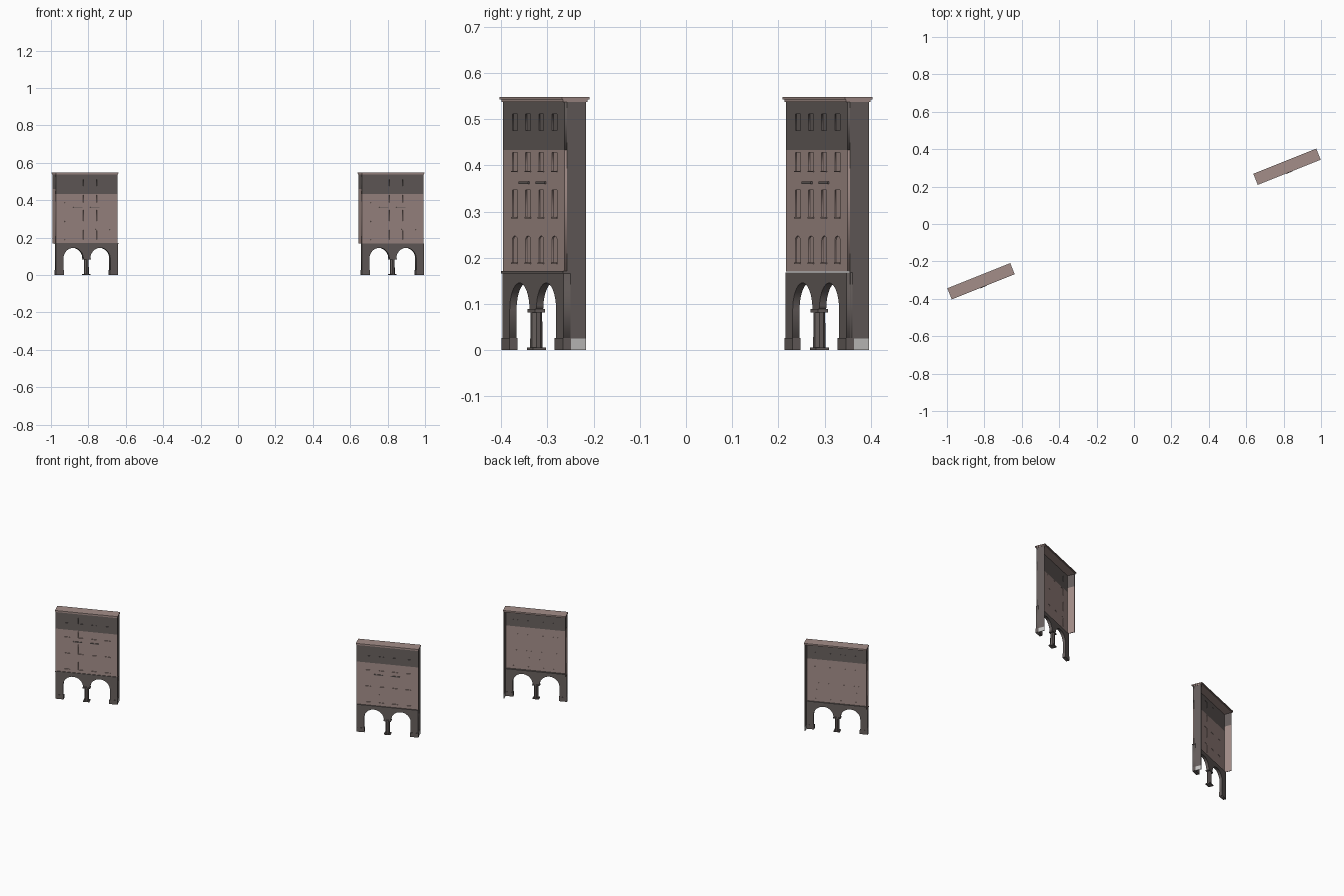
import bpy, bmesh, math
from mathutils import Matrix, Vector

if "Cube" in bpy.data.objects:
    bpy.data.objects.remove(bpy.data.objects["Cube"])

def material(name, r, g, b):
    m = bpy.data.materials.new(name)
    m.diffuse_color = (r, g, b, 1)
    m.use_nodes = True
    m.node_tree.nodes["Principled BSDF"].inputs["Base Color"].default_value = m.diffuse_color
    return m

BROWN = material("brown plaster", 0.37, 0.27, 0.25)
DARK = material("dark stone", 0.135, 0.115, 0.11)
LIGHT = material("light grey plinth", 0.58, 0.57, 0.56)

# The two copies stand parallel, turned about the vertical axis
TURN = Matrix.Rotation(math.radians(21.8), 4, 'Z')
PLACES = [Matrix.Translation((s * 0.818, s * 0.306, 0)) @ TURN for s in (-1, 1)]
L, D = 0.356, 0.05          # facade length, building depth
FRONT = -D / 2

def place(name, mesh, mat, which=(0, 1)):
    mesh.materials.clear()
    mesh.materials.append(mat)
    for i in which:
        ob = bpy.data.objects.new(name, mesh)
        ob.matrix_world = PLACES[i]
        bpy.context.collection.objects.link(ob)

def boxes(name, mat, spans, which=(0, 1)):
    """Each span is (x0, x1, y0, y1, z0, z1) in building space."""
    bm = bmesh.new()
    for x0, x1, y0, y1, z0, z1 in spans:
        m = Matrix.Translation(((x0 + x1) / 2, (y0 + y1) / 2, (z0 + z1) / 2))
        m = m @ Matrix.Diagonal((x1 - x0, y1 - y0, z1 - z0, 1))
        bmesh.ops.create_cube(bm, size=1, matrix=m)
    me = bpy.data.meshes.new(name)
    bm.to_mesh(me)
    bm.free()
    place(name, me, mat, which)

def wall(name, mat, loops, y0, y1):
    """Upright plate from an outline and its holes, between depths y0 and y1."""
    cu = bpy.data.curves.new(name, 'CURVE')
    cu.dimensions = '2D'
    cu.fill_mode = 'BOTH'
    cu.extrude = (y1 - y0) / 2
    for pts in loops:
        sp = cu.splines.new('POLY')
        sp.points.add(len(pts) - 1)
        for p, (x, z) in zip(sp.points, pts):
            p.co = (x, z, 0, 1)
        sp.use_cyclic_u = True
    tmp = bpy.data.objects.new(name + " helper", cu)
    bpy.context.collection.objects.link(tmp)
    dg = bpy.context.evaluated_depsgraph_get()
    me = bpy.data.meshes.new_from_object(tmp.evaluated_get(dg))
    bpy.data.objects.remove(tmp)
    me.transform(Matrix.Translation((0, (y0 + y1) / 2, 0)) @ Matrix.Rotation(math.pi / 2, 4, 'X'))
    bm = bmesh.new()
    bm.from_mesh(me)
    bmesh.ops.remove_doubles(bm, verts=bm.verts, dist=1e-5)
    bmesh.ops.recalc_face_normals(bm, faces=bm.faces)
    bm.to_mesh(me)
    bm.free()
    place(name, me, mat)

def rect(x0, x1, z0, z1):
    return [(x0, z0), (x1, z0), (x1, z1), (x0, z1)]

def arched(x0, x1, z0, z1, rise):
    c, h = (x0 + x1) / 2, (x1 - x0) / 2
    top = [(c + h * math.cos(a), z1 - rise + rise * math.sin(a))
           for a in (math.pi * k / 8 for k in range(9))]
    return [(x0, z0), (x1, z0)] + top

# Ground arcade with two round arches
def arch_curve(cx, r=0.0575, spring=0.088, n=20):
    return [(cx - r * math.cos(math.pi * k / n), spring + r * math.sin(math.pi * k / n))
            for k in range(n + 1)]

E = L / 2
arcade = [(-E, 0), (-0.135, 0)] + arch_curve(-0.0775) + arch_curve(0.0775)
arcade += [(0.135, 0), (E, 0), (E, 0.168), (-E, 0.168)]
wall("arcade", DARK, [arcade], FRONT - 0.002, FRONT + 0.014)
boxes("pier_base", DARK, [(-E - .001, -.132, FRONT - .004, FRONT + .015, 0, .026),
                          (.132, E + .001, FRONT - .004, FRONT + .015, 0, .026)])

# Central column with base and capital
bm = bmesh.new()
bmesh.ops.create_cone(bm, cap_ends=True, segments=8, radius1=0.0135, radius2=0.0125, depth=0.084,
                      matrix=Matrix.Translation((0, FRONT + 0.006, 0.042)) @ Matrix.Rotation(math.pi / 8, 4, 'Z'))
col = bpy.data.meshes.new("column")
bm.to_mesh(col)
bm.free()
place("column", col, DARK)
boxes("column_trim", DARK, [(-.018, .018, FRONT - .009, FRONT + .021, 0, .006),
                            (-.021, .021, FRONT - .006, FRONT + .018, .082, .089)])

# Upper facade: four columns of windows in four rows
COLS = [-0.111 + 0.077 * i + 0.0005 for i in range(4)]
ROWS = [(0.19, 0.247), (0.288, 0.347), (0.388, 0.428), (0.475, 0.511)]
W = 0.0145
holes = [[arched(c - W, c + W, z0, z1, 0.009) if r == 0 else rect(c - W, c + W, z0, z1)
          for c in COLS] for r, (z0, z1) in enumerate(ROWS)]
wall("middle_facade", BROWN, [rect(-E, E, 0.17, 0.433)] + holes[0] + holes[1] + holes[2], FRONT, FRONT + 0.006)
wall("top_facade", DARK, [rect(-E, E, 0.433, 0.54)] + holes[3], FRONT, FRONT + 0.006)

# Window panes set back in the openings, with thin sills
def panes(rows):
    return [(c - W, c + W, FRONT + .003, FRONT + .005, z0, z1) for z0, z1 in rows for c in COLS]
boxes("middle_panes", BROWN, panes([(ROWS[0][0], ROWS[0][1] - 0.001)] + ROWS[1:3]))
boxes("top_panes", DARK, panes(ROWS[3:]))
boxes("window_sills", BROWN, [(c - W - .002, c + W + .002, FRONT - .002, FRONT, z0 - .003, z0)
                              for z0, _ in ROWS[:3] for c in COLS])

# Small wall bars above the second row
boxes("wall_bars", DARK, [(-.078, -.025, FRONT - .004, FRONT, .360, .365),
                          (.02, .072, FRONT - .004, FRONT, .360, .365)])

# End walls: the right one reaches the ground, the left one stops above the arcade
T = 0.003
boxes("right_end", DARK, [(E - T, E, FRONT + .006, D / 2, .025, .54)])
boxes("right_plinth", LIGHT, [(E - T, E, FRONT + .015, D / 2, 0, .025)])
boxes("left_end", BROWN, [(-E, -E + T, FRONT + .006, D / 2, .17, .46)])
boxes("left_end_top", DARK, [(-E, -E + T, FRONT + .006, D / 2, .46, .54)])

# String course over the arcade and stepped roof cornice
boxes("string_course", DARK, [(-E - .002, E + .002, FRONT - .004, FRONT + .014, .166, .171)], (0,))
boxes("cornice", BROWN, [(-E - .001, E + .001, FRONT - .004, D / 2 + .004, .537, .542),
                         (-.181, .181, -.032, .032, .542, .548)])
